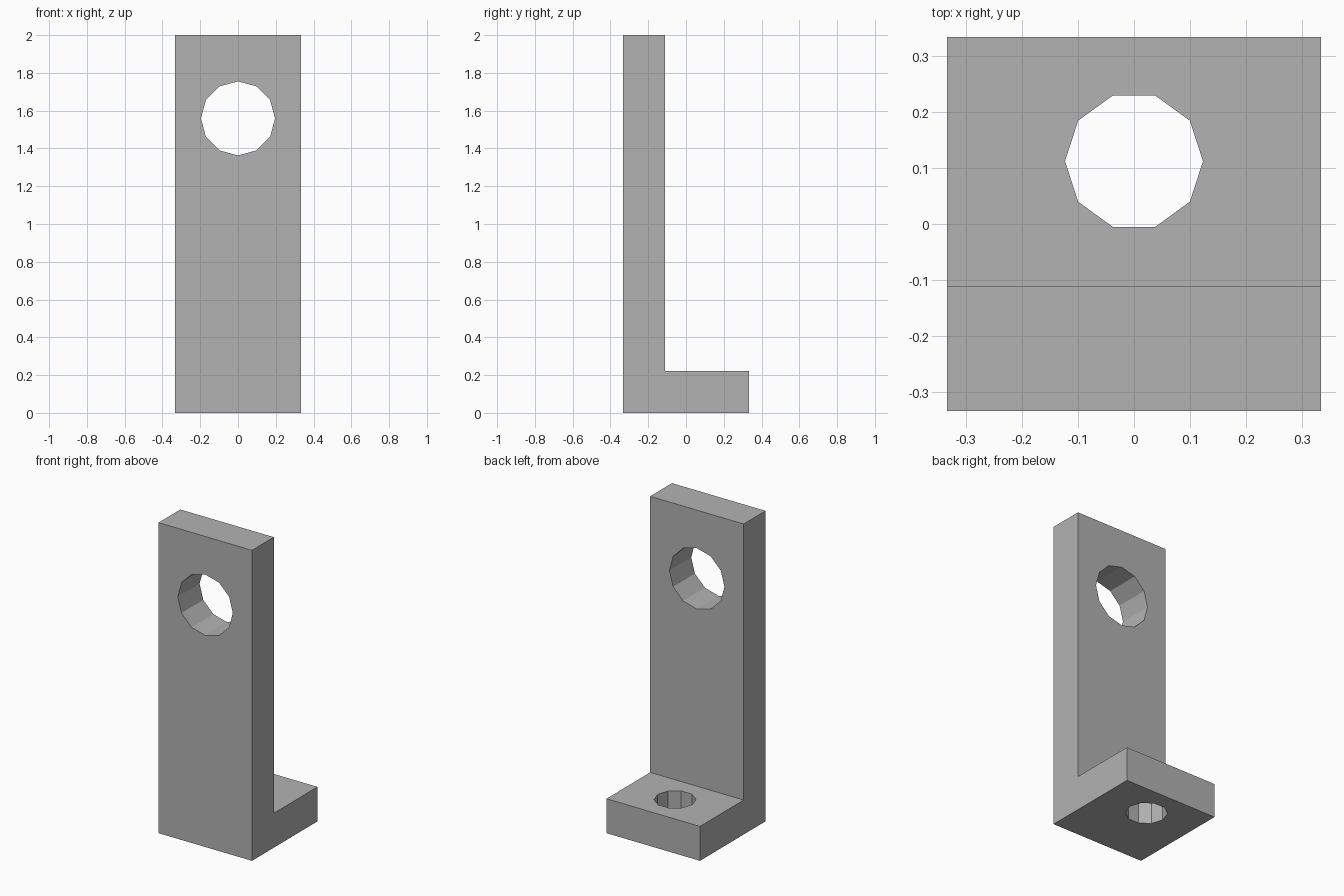
import bpy
import bmesh
from math import pi
from mathutils import Matrix

cube = bpy.data.objects.get("Cube")
if cube:
    bpy.data.objects.remove(cube, do_unlink=True)

HALF = 0.333      # half of the width and depth
THICK = 0.222     # plate thickness
HEIGHT = 2.0

grey = bpy.data.materials.new("grey")
grey.use_nodes = True
grey.diffuse_color = (0.448, 0.448, 0.448, 1)
grey.node_tree.nodes["Principled BSDF"].inputs["Base Color"].default_value = (0.448, 0.448, 0.448, 1)


def add_object(name, bm):
    bmesh.ops.recalc_face_normals(bm, faces=bm.faces)
    mesh = bpy.data.meshes.new(name)
    bm.to_mesh(mesh)
    bm.free()
    mesh.materials.append(grey)
    obj = bpy.data.objects.new(name, mesh)
    bpy.context.collection.objects.link(obj)
    return obj


def cut_hole(target, name, sides, radius, matrix):
    """Cut a faceted round hole through the target."""
    bm = bmesh.new()
    bmesh.ops.create_cone(bm, cap_ends=True, segments=sides, radius1=radius,
                          radius2=radius, depth=THICK * 2, matrix=matrix)
    cutter = add_object(name, bm)
    cutter.hide_render = True
    cutter.hide_set(True)
    cutter.display_type = 'WIRE'
    mod = target.modifiers.new(name, 'BOOLEAN')
    mod.operation = 'DIFFERENCE'
    mod.solver = 'EXACT'
    mod.object = cutter


# L-shaped side profile (y, z), extruded across the width
inner = -HALF + THICK
profile = [(-HALF, 0), (HALF, 0), (HALF, THICK), (inner, THICK),
           (inner, HEIGHT), (-HALF, HEIGHT)]
bm = bmesh.new()
face = bm.faces.new([bm.verts.new((-HALF, y, z)) for y, z in profile])
side = bmesh.ops.extrude_face_region(bm, geom=[face])["geom"]
bmesh.ops.translate(bm, vec=(HALF * 2, 0, 0),
                    verts=[v for v in side if isinstance(v, bmesh.types.BMVert)])
bracket = add_object("angle_bracket", bm)

# Large hole in the upright plate
cut_hole(bracket, "upright_hole_cutter", 12, 0.196,
         Matrix.Translation((0, -HALF + THICK / 2, 1.559)) @ Matrix.Rotation(pi / 2, 4, 'X'))

# Small hole in the foot plate, with corners pointing left and right
cut_hole(bracket, "foot_hole_cutter", 10, 0.123,
         Matrix.Translation((0, 0.112, THICK / 2)) @ Matrix.Rotation(pi / 2, 4, 'Z'))
